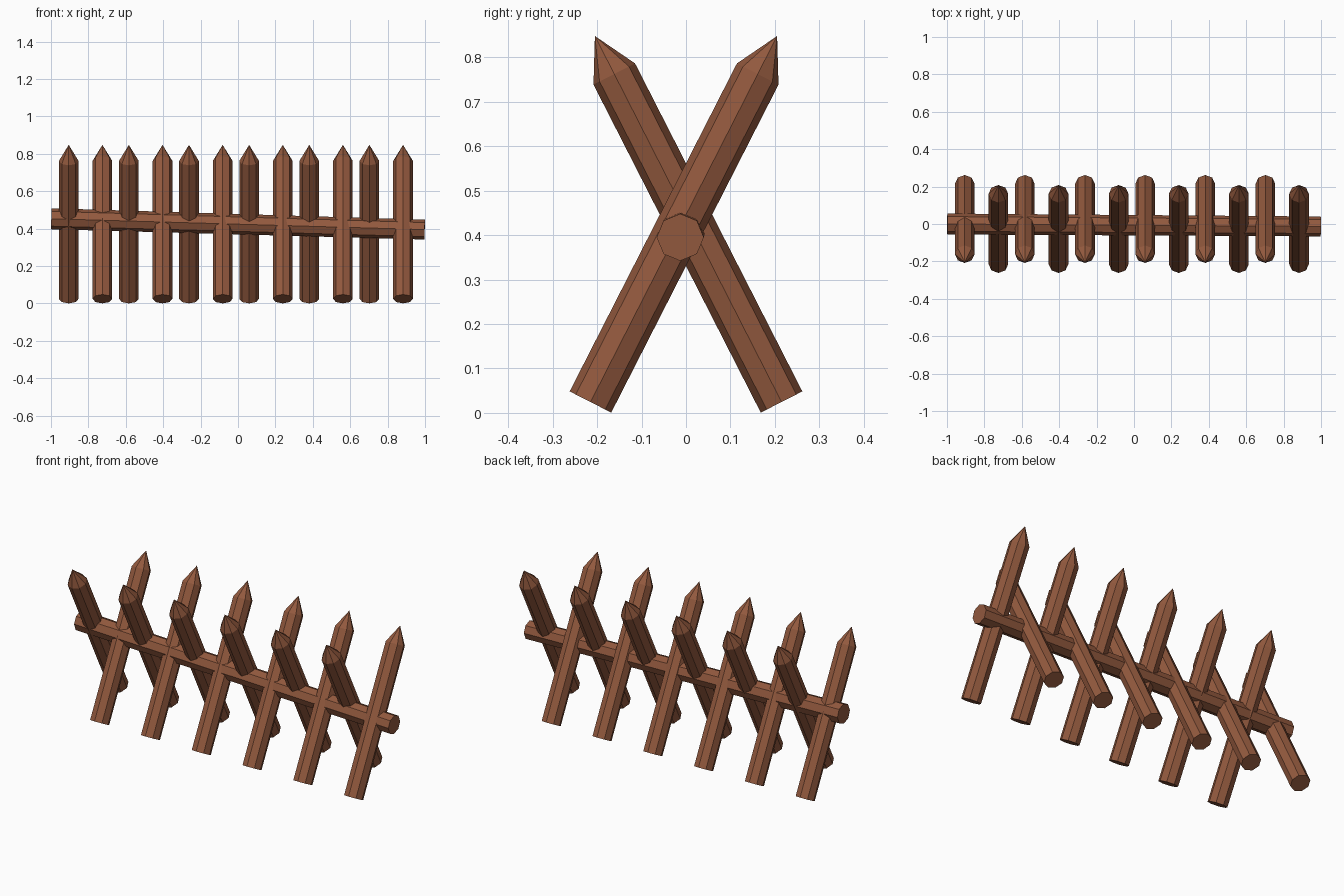
import bpy, bmesh, math
from mathutils import Vector, Matrix

if "Cube" in bpy.data.objects:
    bpy.data.objects.remove(bpy.data.objects["Cube"])

wood = bpy.data.materials.new("brown wood")
wood.diffuse_color = (0.29, 0.10, 0.048, 1)
wood.use_nodes = True
wood.node_tree.nodes["Principled BSDF"].inputs["Base Color"].default_value = wood.diffuse_color


def pole(name, start, end, r0, r1, tip=0.0):
    """Octagonal log from start to end, optionally sharpened to a point."""
    start, end = Vector(start), Vector(end)
    axis = (end - start).normalized()
    # cross-section frame with one corner on each main axis
    side = Vector((0, 1, 0)) if abs(axis.x) > 0.5 else Vector((1, 0, 0))
    u = (side - axis * side.dot(axis)).normalized()
    v = axis.cross(u)
    bm = bmesh.new()

    def ring(c, r):
        return [bm.verts.new(c + r * (math.cos(a) * u + math.sin(a) * v))
                for a in (i * math.pi / 4 for i in range(8))]

    a, b = ring(start, r0), ring(end - axis * tip, r1)
    apex = bm.verts.new(end) if tip else None
    bm.faces.new(a[::-1])
    for i in range(8):
        j = (i + 1) % 8
        bm.faces.new((a[i], a[j], b[j], b[i]))
        if tip:
            bm.faces.new((b[i], b[j], apex))
    if not tip:
        bm.faces.new(b)
    bmesh.ops.recalc_face_normals(bm, faces=bm.faces)
    mesh = bpy.data.meshes.new(name)
    bm.to_mesh(mesh)
    bm.free()
    mesh.materials.append(wood)
    ob = bpy.data.objects.new(name, mesh)
    bpy.context.collection.objects.link(ob)
    return ob


# long rail, sloping slightly down to the right
pole("rail", (-0.998, 0.0, 0.453), (0.998, -0.013, 0.395), 0.056, 0.053)

# crossed stakes in six pairs
for i in range(6):
    x = -0.905 + i * 0.3215
    pole(f"stake_leaning_forward_{i + 1}", (x, 0.215, 0.0245),
         (x, -0.205, 0.848), 0.0525, 0.0525, 0.096)
    x += 0.18
    pole(f"stake_leaning_back_{i + 1}", (x, -0.215, 0.0245),
         (x, 0.205, 0.848), 0.0525, 0.0525, 0.096)
